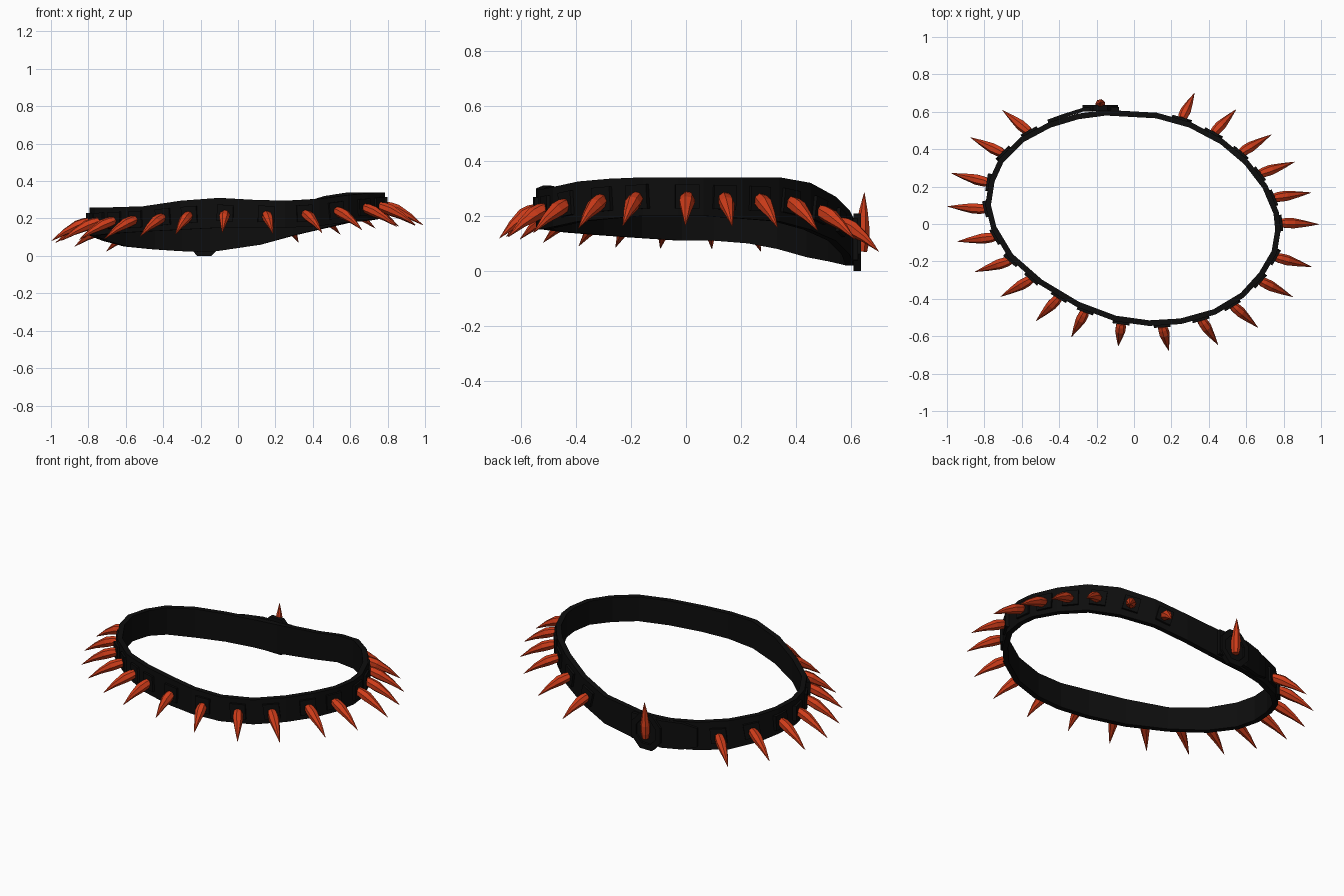
import bpy
import bmesh
import math
from mathutils import Vector, Matrix

if "Cube" in bpy.data.objects:
    bpy.data.objects.remove(bpy.data.objects["Cube"])


def make_material(name, colour, roughness):
    mat = bpy.data.materials.new(name)
    mat.use_nodes = True
    mat.diffuse_color = colour
    shader = mat.node_tree.nodes["Principled BSDF"]
    shader.inputs["Base Color"].default_value = colour
    shader.inputs["Roughness"].default_value = roughness
    return mat


BLACK = make_material("black leather", (0.004, 0.004, 0.004, 1), 0.8)
RED = make_material("orange red", (0.62, 0.045, 0.01, 1), 0.6)


def finish(name, bm, material):
    bmesh.ops.recalc_face_normals(bm, faces=bm.faces)
    mesh = bpy.data.meshes.new(name)
    bm.to_mesh(mesh)
    bm.free()
    mesh.materials.append(material)
    obj = bpy.data.objects.new(name, mesh)
    bpy.context.scene.collection.objects.link(obj)
    return obj


def loft(bm, rings, closed):
    """Join equal vertex rings with quads, optionally back to the first."""
    rows = [[bm.verts.new(p) for p in ring] for ring in rings]
    pairs = list(zip(rows, rows[1:]))
    if closed:
        pairs.append((rows[-1], rows[0]))
    for a, b in pairs:
        for i in range(len(a)):
            j = (i + 1) % len(a)
            bm.faces.new((a[i], a[j], b[j], b[i]))
    if not closed:
        bm.faces.new(rows[0])
        bm.faces.new(rows[-1])


def strap(name, path, thickness, closed):
    """Upright strip following stations of x, y, bottom and top."""
    bm = bmesh.new()
    rings = []
    count = len(path)
    for i, (x, y, low, high) in enumerate(path):
        before = path[i - 1] if closed or i else path[i]
        after = path[(i + 1) % count] if closed or i < count - 1 else path[i]
        along = Vector((after[0] - before[0], after[1] - before[1], 0)).normalized()
        out = Vector((-along.y, along.x, 0)) * thickness / 2
        mid = Vector((x, y, 0))
        rings.append([(mid + out * s) + Vector((0, 0, z))
                      for s, z in ((1, low), (1, high), (-1, high), (-1, low))])
    loft(bm, rings, closed)
    return finish(name, bm, BLACK)


# Collar band, clockwise from the back
STATIONS = [
    (-.15, .595, .02, .19), (.12, .58, .06, .22), (.30, .53, .11, .27),
    (.47, .44, .15, .32), (.60, .33, .18, .34), (.70, .20, .19, .34),
    (.76, .06, .20, .34), (.77, -.03, .20, .34), (.75, -.15, .20, .34),
    (.68, -.27, .19, .335), (.58, -.38, .18, .325), (.43, -.47, .16, .305),
    (.25, -.52, .15, .295), (.08, -.53, .15, .30), (-.10, -.505, .15, .31),
    (-.30, -.43, .14, .295), (-.50, -.31, .13, .265), (-.66, -.17, .12, .26),
    (-.75, -.02, .11, .26), (-.78, .10, .11, .26), (-.76, .23, .10, .25),
    (-.71, .34, .08, .24), (-.60, .45, .05, .22), (-.45, .53, .035, .20),
    (-.30, .575, .025, .19),
]
strap("collar_band", STATIONS, 0.03, True)

# Loose strap end overlapping the band behind the buckle
strap("strap_end", [(-.08, .615, .04, .19), (-.27, .612, .03, .19),
                    (-.38, .577, .035, .19), (-.46, .548, .06, .17)], 0.02, False)

CENTRE = Vector((0, 0.03))


def band_hit(angle):
    """Point, tangent and outward normal where a radial line meets the band."""
    ray = Vector((math.cos(angle), math.sin(angle)))
    for i, a in enumerate(STATIONS):
        b = STATIONS[(i + 1) % len(STATIONS)]
        start, edge = Vector(a[:2]) - CENTRE, Vector(b[:2]) - Vector(a[:2])
        cross = edge.x * ray.y - edge.y * ray.x
        t = -(start.x * ray.y - start.y * ray.x) / cross if cross else -1
        if 0 <= t < 1 and (start + edge * t).dot(ray) > 0:
            spot = CENTRE + start + edge * t
            za, zb = (a[2] + a[3]) / 2, (b[2] + b[3]) / 2
            point = Vector((spot.x, spot.y, za + (zb - za) * t))
            tangent = Vector((edge.x, edge.y, zb - za)).normalized()
            normal = Vector((-edge.y, edge.x, 0)).normalized()
            return point, tangent, normal, Vector((ray.x, ray.y, 0))


def spike(name, base, tip, width):
    """Faceted thorn: narrow foot, swollen lower part, fine tip."""
    bm = bmesh.new()
    axis = tip - base
    turn = axis.to_track_quat('Z', 'Y').to_matrix()
    sides = 7
    rings = []
    for t, r in ((0, .75), (.12, .95), (.32, 1), (.65, .58), (1, .03)):
        bow = Vector((0, 0, .012 * math.sin(t * math.pi)))
        rings.append([base + axis * t + bow + turn @ Vector((
            width * r * math.cos(math.tau * k / sides),
            width * r * math.sin(math.tau * k / sides), 0)) for k in range(sides)])
    loft(bm, rings, False)
    return finish(name, bm, RED)


# Square pads with drooping spikes around the band
ANGLES = (64, 46.5, 31, 19, 8, -2, -15, -26, -41, -56, -75, -97, -118,
          -134, -150, -162, -173, 176, 166, 154, 141)
for n, degrees in enumerate(ANGLES, 1):
    point, tangent, normal, ray = band_hit(math.radians(degrees))
    up = tangent.cross(normal).normalized()
    bm = bmesh.new()
    bmesh.ops.create_cube(bm, size=1)
    frame = Matrix((tangent, normal, up)).transposed().to_4x4()
    place = Matrix.Translation(point + normal * 0.015)
    bm.transform(place @ frame @ Matrix.Diagonal((0.088, 0.024, 0.088, 1)))
    finish(f"spike_pad_{n}", bm, BLACK)
    base = point + normal * 0.018
    reach = 0.115 + 0.09 * abs(ray.x)
    spike(f"spike_{n}", base, base + ray * reach - Vector((0, 0, 0.105)), 0.029)

# Eight-sided buckle frame with an open middle
bm = bmesh.new()
rings = []
for k in range(8):
    a = math.tau * (k + 0.5) / 8
    ring = []
    for scale, depth in ((1, -1), (1, 1), (.68, 1), (.68, -1)):
        ring.append((-.18 + .102 * scale * math.cos(a), .622 + .014 * depth,
                     .105 + .113 * scale * math.sin(a)))
    rings.append(ring)
loft(bm, rings, True)
finish("buckle_frame", bm, BLACK)

# Upright buckle prong
spike("buckle_prong", Vector((-.18, .638, .07)), Vector((-.18, .648, .285)), 0.027)
